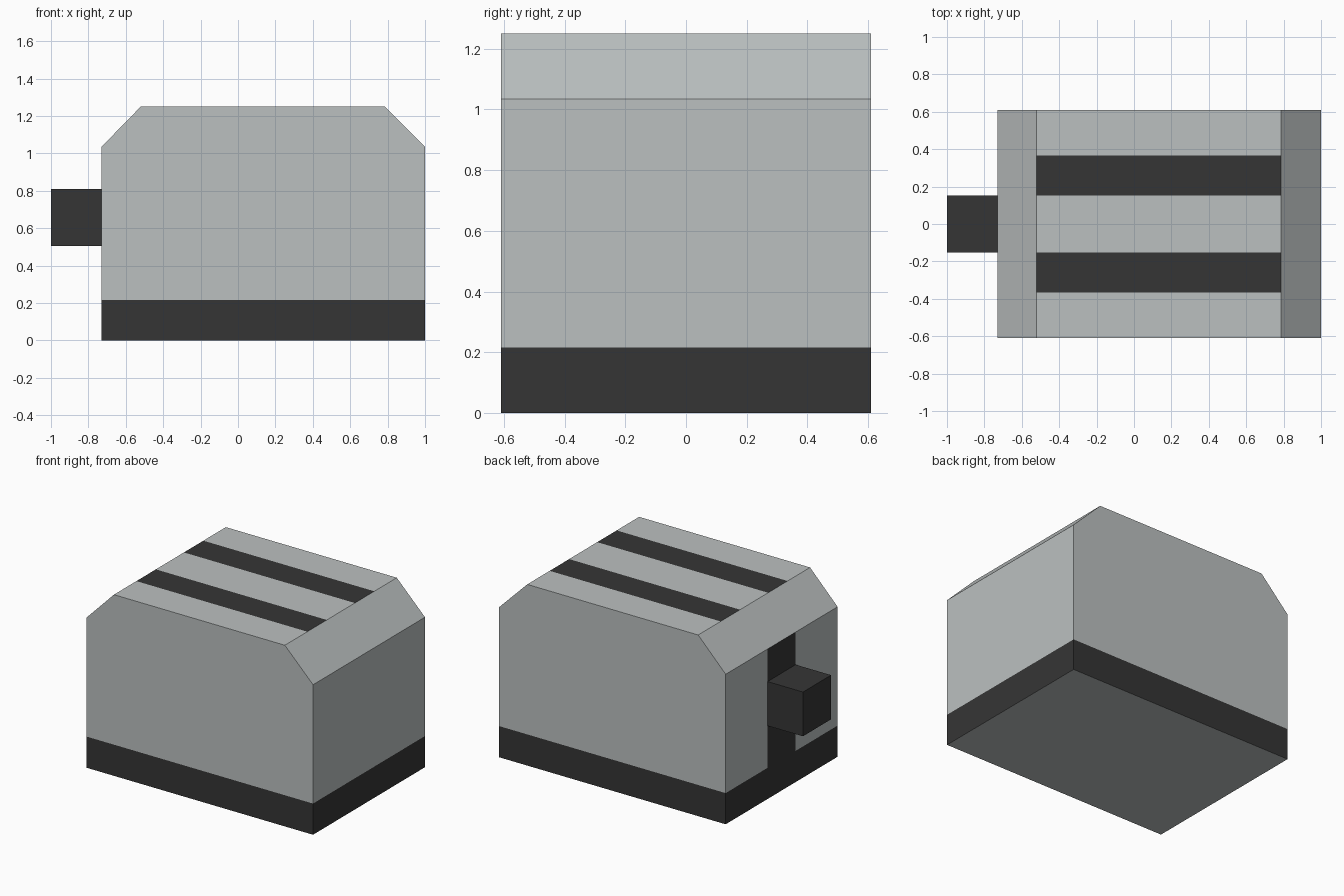
import bpy
import bmesh

if "Cube" in bpy.data.objects:
    bpy.data.objects.remove(bpy.data.objects["Cube"])

HALF_Y = 0.61
SLOT_IN, SLOT_OUT = 0.153, 0.365
X0, X1 = -0.73, 1.0
BASE_Z, SHOULDER_Z, TOP_Z = 0.215, 1.035, 1.25


def material(name, color):
    mat = bpy.data.materials.new(name)
    mat.diffuse_color = (*color, 1)
    mat.use_nodes = True
    mat.node_tree.nodes["Principled BSDF"].inputs["Base Color"].default_value = mat.diffuse_color
    return mat


METAL = material("brushed_metal", (0.50, 0.53, 0.53))
DARK = material("dark_plastic", (0.036, 0.036, 0.036))


def extrude_profile(profile, half_y):
    """Closed prism from an xz profile, extruded along y."""
    bm = bmesh.new()
    face = bm.faces.new([bm.verts.new((x, -half_y, z)) for x, z in profile])
    new = bmesh.ops.extrude_face_region(bm, geom=[face])["geom"]
    verts = [v for v in new if isinstance(v, bmesh.types.BMVert)]
    bmesh.ops.translate(bm, verts=verts, vec=(0, 2 * half_y, 0))
    bmesh.ops.recalc_face_normals(bm, faces=bm.faces)
    return bm


def facing(bm, direction):
    return [f for f in bm.faces
            if sum(a * b for a, b in zip(f.normal, direction)) > 0.99]


def drop_hidden(bm, direction):
    bmesh.ops.delete(bm, geom=facing(bm, direction), context='FACES_ONLY')


def paint_strips(bm, direction, cuts, is_dark):
    """Split one side into strips across y and paint the chosen ones dark."""
    for y in cuts:
        faces = facing(bm, direction)
        geom = set(faces)
        for f in faces:
            geom.update(f.edges, f.verts)
        bmesh.ops.bisect_plane(bm, geom=list(geom), plane_co=(0, y, 0),
                               plane_no=(0, 1, 0), dist=1e-5)
    bm.normal_update()
    for f in facing(bm, direction):
        if is_dark(abs(f.calc_center_median().y)):
            f.material_index = 1


def finish(bm, name):
    mesh = bpy.data.meshes.new(name)
    bm.to_mesh(mesh)
    bm.free()
    mesh.materials.append(METAL)
    mesh.materials.append(DARK)
    obj = bpy.data.objects.new(name, mesh)
    bpy.context.collection.objects.link(obj)
    return obj


# Body with sloped shoulders, two bread slots and a lever track
body = extrude_profile([(X0, BASE_Z), (X1, BASE_Z), (X1, SHOULDER_Z),
                        (0.785, TOP_Z), (-0.52, TOP_Z), (X0, SHOULDER_Z)], HALF_Y)
drop_hidden(body, (0, 0, -1))
paint_strips(body, (0, 0, 1), (-SLOT_OUT, -SLOT_IN, SLOT_IN, SLOT_OUT),
             lambda y: SLOT_IN < y < SLOT_OUT)
paint_strips(body, (-1, 0, 0), (-SLOT_IN, SLOT_IN), lambda y: y < SLOT_IN)
finish(body, "body")

# Dark base band with a metal underside
base = extrude_profile([(X0, 0), (X1, 0), (X1, BASE_Z), (X0, BASE_Z)], HALF_Y)
drop_hidden(base, (0, 0, 1))
for f in base.faces:
    f.material_index = 0 if f.normal.z < -0.99 else 1
finish(base, "base")

# Push-down lever on the left end
lever = extrude_profile([(-1, 0.505), (X0, 0.505), (X0, 0.81), (-1, 0.81)], SLOT_IN)
drop_hidden(lever, (1, 0, 0))
for f in lever.faces:
    f.material_index = 1
finish(lever, "lever")
